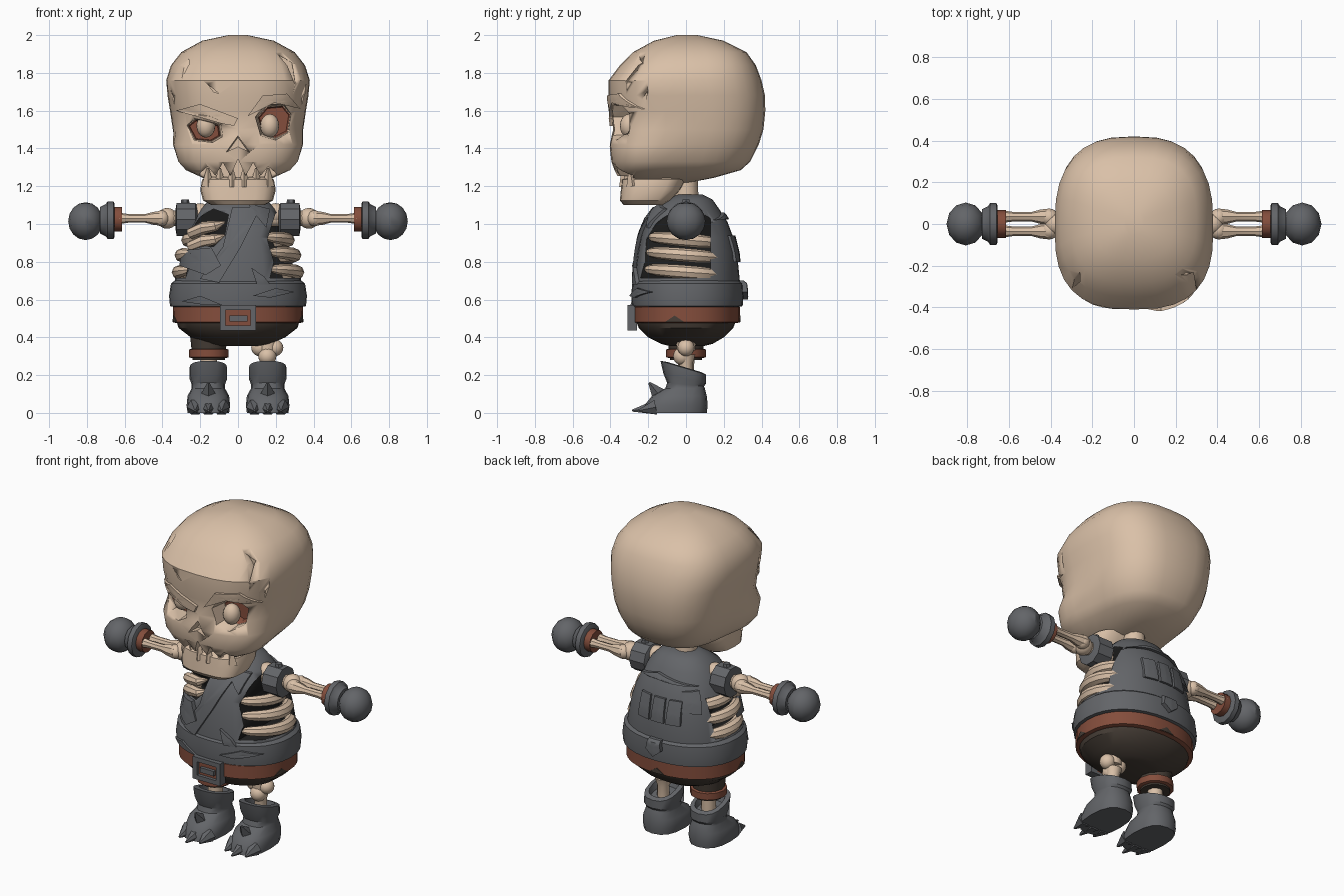
import bpy, bmesh
from math import cos, sin, pi, radians
from mathutils import Vector

if "Cube" in bpy.data.objects:
    bpy.data.objects.remove(bpy.data.objects["Cube"])


def material(name, rgb):
    m = bpy.data.materials.new(name)
    m.use_nodes = True
    m.diffuse_color = (*rgb, 1)
    m.node_tree.nodes["Principled BSDF"].inputs["Base Color"].default_value = (*rgb, 1)
    return m


BONE = material("bone", (0.70, 0.53, 0.39))
CLOTH = material("grey cloth", (0.125, 0.13, 0.14))
LEATHER = material("red leather", (0.23, 0.075, 0.045))
PANTS = material("dark brown", (0.06, 0.046, 0.036))
DARK = material("black hollow", (0.012, 0.012, 0.012))


def finish(name, bm, mats, index=0, angle=32):
    bmesh.ops.recalc_face_normals(bm, faces=bm.faces)
    me = bpy.data.meshes.new(name)
    for f in bm.faces:
        f.material_index = index
    bm.to_mesh(me)
    bm.free()
    ob = bpy.data.objects.new(name, me)
    bpy.context.collection.objects.link(ob)
    for m in mats if isinstance(mats, list) else [mats]:
        me.materials.append(m)
    bpy.ops.object.select_all(action='DESELECT')
    ob.select_set(True)
    bpy.context.view_layer.objects.active = ob
    bpy.ops.object.shade_smooth_by_angle(angle=radians(angle))
    return ob


def loft(name, rings, mats, index=0, angle=32):
    bm = bmesh.new()
    vs = [[bm.verts.new(p) for p in r] for r in rings]
    n = len(vs[0])
    for a, b in zip(vs, vs[1:]):
        for i in range(n):
            bm.faces.new((a[i], a[(i + 1) % n], b[(i + 1) % n], b[i]))
    bm.faces.new(vs[0][::-1])
    bm.faces.new(vs[-1])
    return finish(name, bm, mats, index, angle)


def ring(z, hw, yf, yb, hb=None, p=2.2, n=32, x=0, tilt=0):
    """Rounded-square outline; hb is the half width at the back."""
    hb = hb or hw
    out = []
    for i in range(n):
        c, s = cos(2 * pi * i / n), sin(2 * pi * i / n)
        u = abs(c) ** (2 / p) * (1 if c > 0 else -1)
        v = abs(s) ** (2 / p) * (1 if s > 0 else -1)
        y = (yf + yb) / 2 + v * (yb - yf) / 2
        k = min(1, max(0, (y + 0.3) / 0.3))
        out.append((x + u * (hw + (hb - hw) * k), y, z - tilt * y))
    return out


def tube(name, pts, radii, mat, n=12):
    pts = [Vector(p) for p in pts]
    rings = []
    for i, p in enumerate(pts):
        d = pts[min(i + 1, len(pts) - 1)] - pts[max(i - 1, 0)]
        q = d.to_track_quat('Z', 'Y')
        rings.append([p + q @ Vector((cos(2 * pi * j / n), sin(2 * pi * j / n), 0)) * radii[i]
                      for j in range(n)])
    return loft(name, rings, mat)


def along_x(name, s, prof, y, z, mat, n=12):
    return tube(name, [(s * x, y, z) for x, r in prof], [r for x, r in prof], mat, n)


def ball(name, at, r, mat, scale=(1, 1, 1), seg=16):
    bm = bmesh.new()
    bmesh.ops.create_uvsphere(bm, u_segments=seg, v_segments=seg // 2 + 2, radius=r)
    for v in bm.verts:
        v.co = Vector(a * b for a, b in zip(v.co, scale)) + Vector(at)
    return finish(name, bm, mat)


def prism(name, pts, a, b, mats, index=0, axis='y', scale=1):
    cu, cz = (sum(c) / len(pts) for c in zip(*pts))

    def layer(d, k):
        q = [(cu + (u - cu) * k, cz + (z - cz) * k) for u, z in pts]
        return [(u, d, z) if axis == 'y' else (d, u, z) for u, z in q]
    return loft(name, [layer(a, 1), layer(b, scale)], mats, index)


def cut(target, *args, **kw):
    tool = prism("cutter", *args, **kw)
    tool.hide_render = True
    m = target.modifiers.new("cut", 'BOOLEAN')
    m.operation, m.solver, m.object = 'DIFFERENCE', 'EXACT', tool
    bpy.context.view_layer.objects.active = target
    bpy.ops.object.modifier_apply(modifier=m.name)
    bpy.data.objects.remove(tool)


def plate(name, pts, target, mat, side, t=0.009):
    """Patch laid on the target surface, seen from the given side."""
    bpy.context.view_layer.update()
    d = Vector({'front': (0, 1, 0), 'back': (0, -1, 0), 'left': (-1, 0, 0), 'right': (1, 0, 0)}[side])
    cu, cz = (sum(c) / len(pts) for c in zip(*pts))
    fine = [(a[0] + (b[0] - a[0]) * k / 4, a[1] + (b[1] - a[1]) * k / 4)
            for a, b in zip(pts, pts[1:] + pts[:1]) for k in range(4)]
    rings = []
    for k, lift in ((1, -0.01), (1, t), (0.7, t), (0.35, t), (0.02, t)):
        row, last = [], None
        for u, z in fine:
            u, z = cu + (u - cu) * k, cz + (z - cz) * k
            o = (Vector((u, 0, z)) if d.y else Vector((0, u, z))) - d * 2
            hit, loc, _, _ = target.ray_cast(o, d)
            last = (loc - o).length if hit else (last or 1.75)
            row.append(o + d * (last - lift))
        rings.append(row)
    return loft(name, rings, mat)


# Skull
skull_mats = [BONE, LEATHER]
skull = loft("skull", [ring(*r, p=2.7) for r in (
    (1.22, .13, -.20, .02, .10), (1.245, .21, -.36, .15, .16), (1.285, .31, -.38, .29, .25),
    (1.33, .355, -.395, .34, .29), (1.42, .375, -.405, .385, .33), (1.50, .35, -.385, .41, .345),
    (1.60, .362, -.395, .42, .36), (1.68, .375, -.41, .418, .373), (1.76, .385, -.41, .40, .38),
    (1.84, .355, -.35, .37, .355), (1.91, .30, -.28, .32), (1.97, .19, -.17, .2),
    (2.0, .05, -.05, .06))], skull_mats)
right_brow = [(-.33, 1.60), (-.20, 1.635), (0, 1.56), (-.02, 1.52), (-.08, 1.53), (-.24, 1.575)]
left_brow = [(.05, 1.57), (.13, 1.68), (.26, 1.69), (.33, 1.61), (.25, 1.655), (.14, 1.645)]
for nm, pts in (("right_brow", right_brow), ("left_brow", left_brow)):
    plate(nm, pts, skull, BONE, 'front', 0.018)

# Eye sockets, eyeballs, nose and cracks
sockets = ([(-.29, 1.53), (-.24, 1.57), (-.08, 1.53), (-.07, 1.46), (-.13, 1.425), (-.24, 1.435)],
           [(.08, 1.57), (.14, 1.64), (.25, 1.65), (.30, 1.59), (.28, 1.47), (.20, 1.43), (.11, 1.46)])
for nm, pts, x in (("right_eye", sockets[0], -.17), ("left_eye", sockets[1], .168)):
    cut(skull, pts, -.5, -.28, skull_mats, scale=.8)
    cut(skull, pts, -.5, -.22, skull_mats, 1, scale=.7)
    ball(nm, (x, -.3, 1.52), .05, BONE, (1, 1, 1.25))
cut(skull, [(0, 1.48), (-.075, 1.375), (0, 1.41), (.075, 1.375)], -.5, -.33, skull_mats, scale=.7)
cut(skull, [(.20, 1.91), (.29, 1.86), (.31, 1.72), (.26, 1.84)], -.6, -.23, skull_mats, scale=.8)
cut(skull, [(-.16, 1.74), (-.10, 1.69), (-.13, 1.70)], -.6, -.385, skull_mats)
cut(skull, [(-.20, 1.93), (-.26, 1.88), (-.31, 1.77), (-.24, 1.86)], -.6, -.26, skull_mats, axis='x')
for s in (-1, 1):
    cut(skull, [(-.20, 1.72), (-.27, 1.61), (-.25, 1.52), (-.34, 1.42), (-.19, 1.45), (-.22, 1.58)],
        s * .5, s * .335, skull_mats, axis='x', scale=.9)

# Mouth and jagged upper teeth
zigzag = [(-.2, 1.27)]
for i in range(5):
    x = -.16 + .08 * i
    zigzag += [(x, 1.345 - abs(x) * .25), (x + .04, 1.255)]
cut(skull, zigzag[:-1] + [(.2, 1.27), (.2, 1.1), (-.2, 1.1)], -.6, -.28, skull_mats)

# Lower jaw
loft("jaw", [ring(*r, p=3.2, n=20) for r in (
    (1.10, .14, -.33, -.12), (1.125, .185, -.35, -.08), (1.18, .20, -.345, -.03),
    (1.235, .19, -.34, 0), (1.25, .16, -.31, -.02))], BONE)
for i in range(6):
    x = -.16 + .064 * i
    tube("lower_tooth", [(x, -.33 + abs(x) * .3, 1.20), (x, -.345 + abs(x) * .3, 1.295)], [.034, .006], BONE, 4)
tube("neck", [(0, 0, 1.05), (0, 0, 1.28)], [.07, .06], BONE)

# Vest
vest_mats = [CLOTH, DARK]
vest = loft("vest", [ring(*r) for r in (
    (.57, .34, -.27, .28), (.70, .335, -.275, .285), (.85, .305, -.255, .27), (.93, .28, -.24, .25),
    (1.01, .245, -.215, .22), (1.08, .20, -.17, .175), (1.13, .15, -.10, .14), (1.155, .09, -.05, .09))],
    vest_mats, angle=40)
plate("front_lapel", [(-.03, 1.09), (.12, 1.09), (.01, .87), (-.1, .69), (-.2, .71), (-.08, .88)],
      vest, CLOTH, 'front', .02)
plate("front_flap", [(-.3, .86), (-.14, .875), (-.09, .78), (-.17, .73), (-.31, .78)], vest, CLOTH, 'front', .03)
plate("front_patch", [(.07, .77), (.1, .68), (.17, .68), (.14, .72)], vest, CLOTH, 'front', .02)
plate("left_collar", [(.05, 1.11), (.17, 1.08), (.15, .98), (.10, 1.04)], vest, CLOTH, 'front', .02)
for x in (-.1, 0, .1):
    plate("back_patch", [(x - .037, .94), (x + .037, .94), (x + .043, .80), (x - .043, .80)], vest, CLOTH, 'back', .014)
plate("back_fold", [(-.19, 1.02), (.05, 1.06), (.19, 1.02), (.06, 1.03)], vest, CLOTH, 'back', .02)
plate("right_fold", [(.16, 1.0), (.21, .99), (.25, .88), (.19, .87)], vest, CLOTH, 'right', .02)

# Torn openings
cut(vest, [(.20, 1.06), (.45, .98), (.45, .715), (.17, .715), (.19, .80), (.155, .92)], -.5, .13, vest_mats, 1)
cut(vest, [(-.45, .95), (-.18, .95), (-.18, .715), (-.45, .715)], -.16, .14, vest_mats, 1)
cut(vest, [(-.23, 1.02), (-.13, 1.08), (-.05, 1.05), (-.07, .94), (-.13, .88), (-.25, .89)], -.5, -.1, vest_mats, 1)

# Ribs
for s, front in ((-1, -38), (1, -62)):
    for z, rx, ry in ((.745, .315, .25), (.835, .30, .24), (.915, .265, .225)):
        ang = [radians(38 + (front - 38) * i / 8) for i in range(9)]
        tube("rib", [(s * rx * cos(a), ry * sin(a), z - .02 * sin(a)) for a in ang],
             [.03, .034, .036, .036, .036, .034, .032, .026, .006], BONE, 8)
for z in (.91, .98):
    tube("front_rib", [(-.25, -.13, z - .03), (-.18, -.19, z), (-.12, -.21, z + .01), (-.07, -.2, z + .03)],
         [.03, .034, .028, .006], BONE, 8)
tube("spine", [(0, .08, .6), (0, .08, 1.1)], [.05, .05], BONE)

# Rolled hem, trousers and belt
hem = loft("rolled_hem", [ring(*r) for r in (
    (.56, .335, -.265, .275), (.565, .36, -.285, .30), (.62, .365, -.29, .305),
    (.685, .355, -.285, .30), (.705, .33, -.265, .275))], CLOTH)
plate("back_tab", [(-.04, .70), (.04, .70), (.05, .64), (0, .60), (-.05, .64)], hem, CLOTH, 'back', .025)
plate("front_fold", [(.08, .62), (.2, .66), (.3, .64), (.17, .61)], hem, CLOTH, 'front', .015)
plate("front_tear", [(-.3, .59), (-.2, .62), (-.08, .57), (-.2, .575)], hem, CLOTH, 'front', .015)
loft("trousers", [ring(*r) for r in (
    (.355, .12, -.09, .10), (.365, .17, -.13, .14), (.40, .25, -.20, .20), (.45, .315, -.25, .25),
    (.50, .33, -.27, .27), (.57, .33, -.26, .26))], PANTS)
belt = loft("belt", [ring(*r) for r in (
    (.475, .325, -.265, .27), (.48, .345, -.28, .285), (.56, .343, -.28, .285), (.568, .33, -.26, .26))], LEATHER)
for side, u in (('left', -.06), ('right', -.06), ('back', 0)):
    plate("belt_notch", [(u - .05, .482), (u + .05, .482), (u, .515)], belt, PANTS, side, .004)

# Buckle frame and pin
for nm, x0, x1, z0, z1 in (("top", -.095, .095, .545, .572), ("bottom", -.095, .095, .435, .462),
                           ("right", -.095, -.065, .435, .572), ("left", .065, .095, .435, .572),
                           ("pin", -.045, .05, .485, .515)):
    prism("buckle_" + nm, [(x0, z0), (x1, z0), (x1, z1), (x0, z1)], -.26, -.31, CLOTH)
prism("buckle_backing", [(-.08, .45), (.08, .45), (.08, .56), (-.08, .56)], -.26, -.29, LEATHER)

# Arms and fists
for s, side in ((-1, "right"), (1, "left")):
    ball(side + "_shoulder", (s * .2, 0, 1.055), .055, BONE)
    along_x(side + "_upper_arm", s, [(.15, .045), (.36, .04)], 0, 1.03, BONE)
    along_x(side + "_sleeve", s, [(.215, .07), (.225, .092), (.325, .092), (.33, .06)], 0, 1.025, CLOTH, 10)
    tube(side + "_sleeve_strap", [(s * .28, 0, 1.10), (s * .28, 0, 1.13)], [.025, .02], CLOTH, 6)
    ball(side + "_elbow", (s * .375, 0, 1.03), .055, BONE)
    for y in (-.035, .035):
        ball(side + "_forearm_knob", (s * .405, y * .9, 1.03), .042, BONE)
        along_x(side + "_forearm", s, [(.40, .04), (.45, .034), (.49, .023), (.58, .023), (.63, .03)], y, 1.03, BONE, 8)
    along_x(side + "_wristband", s, [(.615, .066), (.67, .066)], 0, 1.025, LEATHER)
    along_x(side + "_glove_cuff", s, [(.655, .09), (.66, .10), (.69, .10), (.70, .085), (.73, .07)], 0, 1.02, CLOTH)
    ball(side + "_fist", (s * .807, 0, 1.015), .1, CLOTH, (.92, 1.03, 1), 12)

# Legs
tube("right_trouser_leg", [(-.155, 0, .28), (-.155, 0, .42)], [.085, .10], PANTS)
tube("right_leg_band", [(-.155, 0, z) for z in (.29, .295, .335, .34)], [.09, .105, .105, .09], LEATHER)
tube("right_shin", [(-.155, 0, .15), (-.155, 0, .3)], [.04, .045], BONE)
tube("left_shin", [(.155, 0, z) for z in (.15, .26, .31)], [.035, .035, .05], BONE)
tube("left_thigh", [(.155, 0, .33), (.155, 0, .42)], [.05, .055], BONE)
for dx in (-.04, .04):
    ball("left_knee", (.155 + dx, 0, .345), .045, BONE)
ball("left_knee_cap", (.155, -.02, .30), .048, BONE)

# Boots with claw toes
for x, side in ((-.157, "right"), (.157, "left")):
    loft(side + "_boot", [ring(*r, p=2.5, n=16, x=x, tilt=t) for r, t in (
        ((0, .11, -.23, .11), 0), ((.04, .115, -.22, .115), 0), ((.09, .11, -.18, .11), 0),
        ((.13, .088, -.11, .10), 0), ((.15, .088, -.10, .095), 0.1), ((.18, .10, -.12, .105), .25),
        ((.235, .10, -.135, .105), .3), ((.24, .075, -.10, .08), .3), ((.20, .065, -.08, .07), .2))], CLOTH)
    for dx in (-.07, 0, .07):
        tube(side + "_claw", [(x + dx, -.16, .03), (x + dx, -.285 + abs(dx) * .5, .012)], [.045, .006], CLOTH, 6)
    tube(side + "_boot_spike", [(x, -.13, .08), (x, -.195, .16)], [.05, .006], CLOTH, 4)
